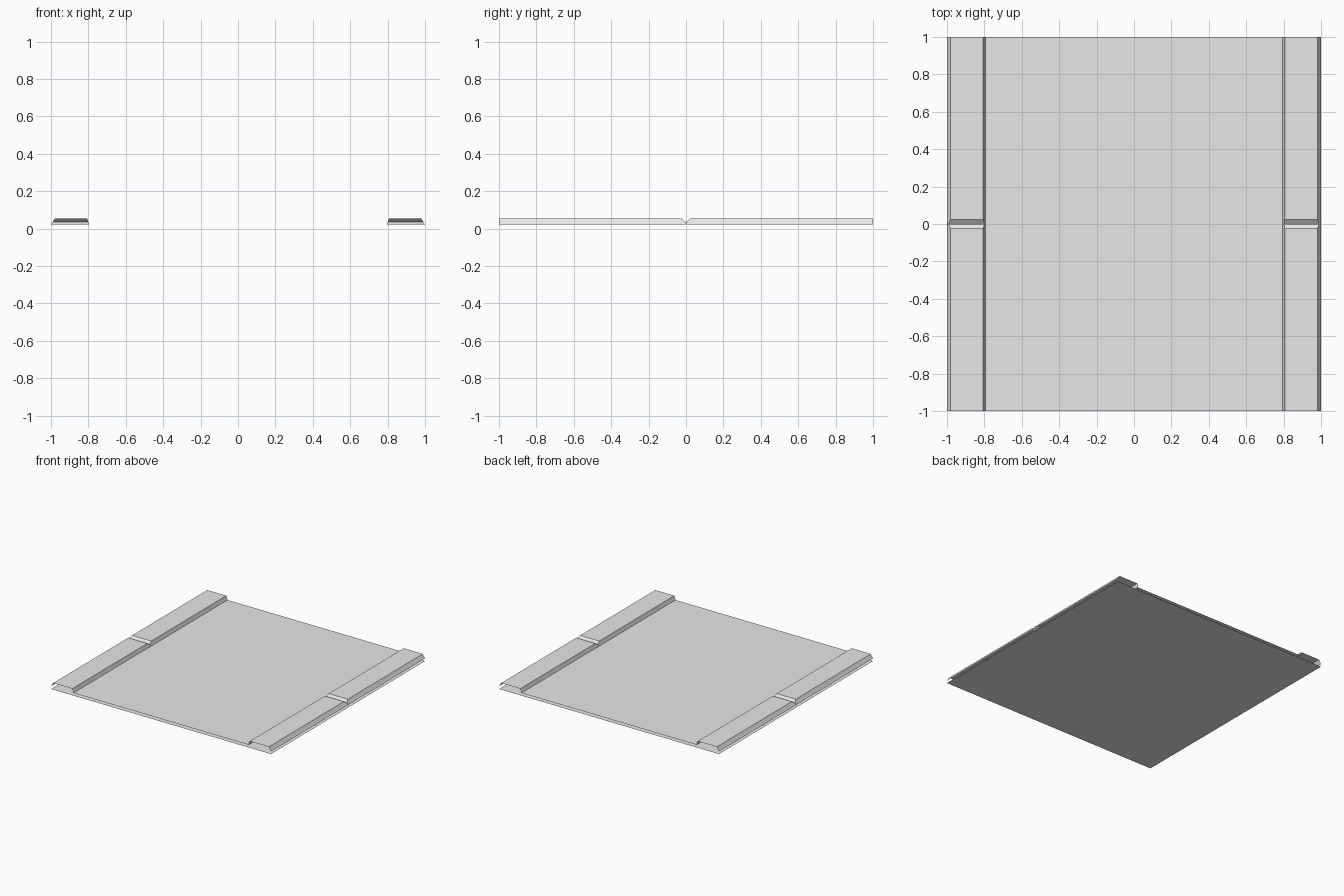
import bpy
import bmesh

cube = bpy.data.objects.get("Cube")
if cube:
    bpy.data.objects.remove(cube)

grey = bpy.data.materials.new("light grey")
grey.use_nodes = True
colour = (0.8, 0.8, 0.8, 1)
grey.diffuse_color = colour
grey.node_tree.nodes["Principled BSDF"].inputs["Base Color"].default_value = colour


def make_object(name, bm):
    mesh = bpy.data.meshes.new(name)
    bm.to_mesh(mesh)
    bm.free()
    mesh.materials.append(grey)
    obj = bpy.data.objects.new(name, mesh)
    bpy.context.collection.objects.link(obj)
    return obj


def sheet(name, half_x, half_y, z, up):
    bm = bmesh.new()
    corners = [(-1, -1), (1, -1), (1, 1), (-1, 1)]
    if not up:
        corners.reverse()
    bm.faces.new([bm.verts.new((x * half_x, y * half_y, z)) for x, y in corners])
    return make_object(name, bm)


LOW, MID, TOP = 0.022, 0.037, 0.054
GAP, CHAMFER = 0.003, 0.025

# Base sheet and the raised road surface between the kerbs
sheet("base_sheet", 1, 1, 0, False)
sheet("road_surface", 0.8, 1, LOW, True)

# One kerb quarter: open shell with a chamfered, closed end at the joint
profile = [(1.0, LOW, GAP), (0.99, MID, GAP), (0.98, TOP, CHAMFER),
           (0.807, TOP, CHAMFER), (0.801, MID, GAP), (0.795, LOW, GAP)]
bm = bmesh.new()
outer = [bm.verts.new((x, -1, z)) for x, z, _ in profile]
joint = [bm.verts.new((x, -y, z)) for x, z, y in profile]
for i in range(len(profile) - 1):
    bm.faces.new((outer[i], joint[i], joint[i + 1], outer[i + 1]))
bm.faces.new((joint[1], joint[4], joint[3], joint[2]))
bm.faces.new((joint[0], joint[5], joint[4], joint[1]))

# Mirrored to both sides and both ends
kerbs = make_object("kerbs", bm)
mirror = kerbs.modifiers.new("mirror", "MIRROR")
mirror.use_axis = (True, True, False)
mirror.use_mirror_merge = False
